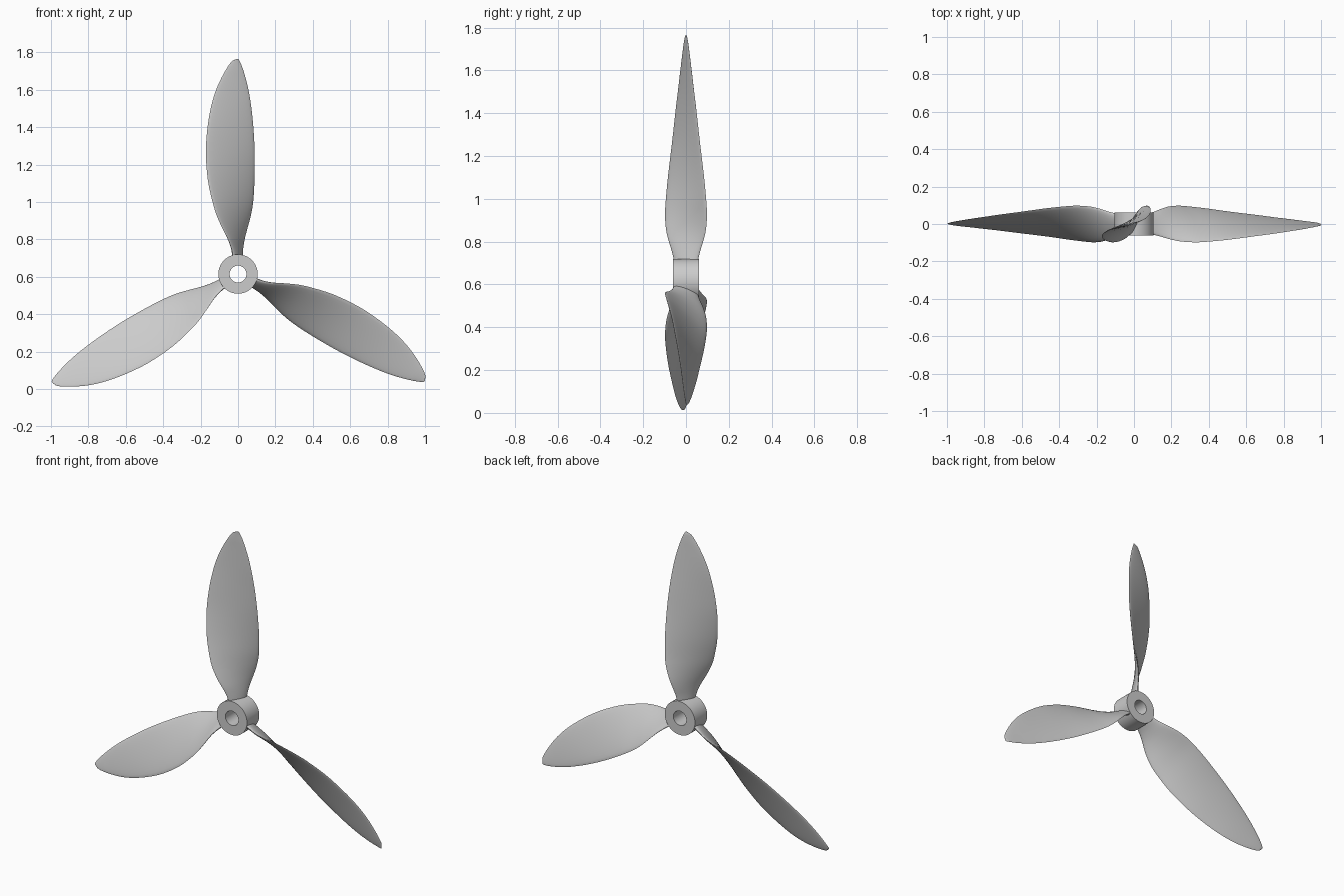
import bpy, bmesh, math
from mathutils import Matrix, Vector

if "Cube" in bpy.data.objects:
    bpy.data.objects.remove(bpy.data.objects["Cube"])

HUB_Z = 0.615

# Blade stations: radius, left edge x, right edge x, half depth in y, thickness
STATIONS = [
    (0.075, -0.024, 0.020, 0.052, 0.034),
    (0.105, -0.028, 0.022, 0.058, 0.032),
    (0.140, -0.036, 0.026, 0.066, 0.028),
    (0.185, -0.053, 0.034, 0.080, 0.025),
    (0.240, -0.081, 0.049, 0.093, 0.023),
    (0.310, -0.113, 0.068, 0.098, 0.022),
    (0.385, -0.136, 0.081, 0.094, 0.021),
    (0.500, -0.161, 0.088, 0.083, 0.020),
    (0.650, -0.172, 0.089, 0.065, 0.018),
    (0.785, -0.163, 0.082, 0.050, 0.016),
    (0.900, -0.143, 0.070, 0.036, 0.014),
    (0.985, -0.117, 0.056, 0.026, 0.012),
    (1.050, -0.088, 0.040, 0.018, 0.010),
    (1.090, -0.066, 0.028, 0.013, 0.009),
    (1.120, -0.047, 0.017, 0.009, 0.007),
    (1.140, -0.030, 0.008, 0.005, 0.005),
    (1.150, -0.006, 0.002, 0.001, 0.001),
]


def smooth_rows(rows, steps):
    """Catmull-Rom interpolation through the stations."""
    v = [Vector(r) for r in rows]
    out = []
    for i in range(len(v) - 1):
        p, a, b, n = v[max(i - 1, 0)], v[i], v[i + 1], v[min(i + 2, len(v) - 1)]
        ma = (b - p) * (0.5 if i else 1)
        mb = (n - a) * (0.5 if i + 2 < len(v) else 1)
        for k in range(steps):
            t = k / steps
            out.append(a * (2*t**3 - 3*t**2 + 1) + ma * (t**3 - 2*t**2 + t)
                       + b * (3*t**2 - 2*t**3) + mb * (t**3 - t**2))
    return out + [v[-1]]


def finish(bm, name):
    bmesh.ops.recalc_face_normals(bm, faces=bm.faces)
    mesh = bpy.data.meshes.new(name)
    bm.to_mesh(mesh)
    bm.free()
    obj = bpy.data.objects.new(name, mesh)
    bpy.context.collection.objects.link(obj)
    bpy.ops.object.select_all(action='DESELECT')
    obj.select_set(True)
    bpy.context.view_layer.objects.active = obj
    bpy.ops.object.shade_smooth_by_angle(angle=math.radians(35))
    return obj


def bridge(bm, a, b):
    for i in range(len(a)):
        j = (i + 1) % len(a)
        bm.faces.new((a[i], a[j], b[j], b[i]))


# Twisted blade: lens-shaped sections lofted along the radius
def make_blade(name, angle):
    bm = bmesh.new()
    rings, sides = [], 24
    for r, xl, xr, y, thick in smooth_rows(STATIONS, 3):
        left, right = Vector((xl, -y, r)), Vector((xr, y, r))
        chord = right - left
        normal = Vector((-chord.y, chord.x, 0)).normalized()
        ring = []
        for k in range(sides):
            a = 2 * math.pi * k / sides
            p = left + chord * (0.5 - 0.5 * math.cos(a))
            ring.append(bm.verts.new(p + normal * thick / 2 * math.sin(a)))
        rings.append(ring)
    for a, b in zip(rings, rings[1:]):
        bridge(bm, a, b)
    bm.faces.new(rings[0])
    bm.faces.new(rings[-1])
    bm.transform(Matrix.Translation((0, 0, HUB_Z)) @ Matrix.Rotation(angle, 4, 'Y'))
    return finish(bm, name)


# Hub: short tube with a bore, axis along y
def make_hub():
    bm = bmesh.new()
    rings, n = [], 64
    for rad, y in ((0.105, -0.061), (0.105, 0.061), (0.045, 0.061), (0.045, -0.061)):
        rings.append([bm.verts.new((rad * math.cos(2 * math.pi * k / n), y,
                                    HUB_Z + rad * math.sin(2 * math.pi * k / n)))
                      for k in range(n)])
    for i in range(4):
        bridge(bm, rings[i], rings[(i + 1) % 4])
    return finish(bm, "hub")


make_hub()
for i in range(3):
    make_blade(f"blade_{i + 1}", i * 2 * math.pi / 3)
